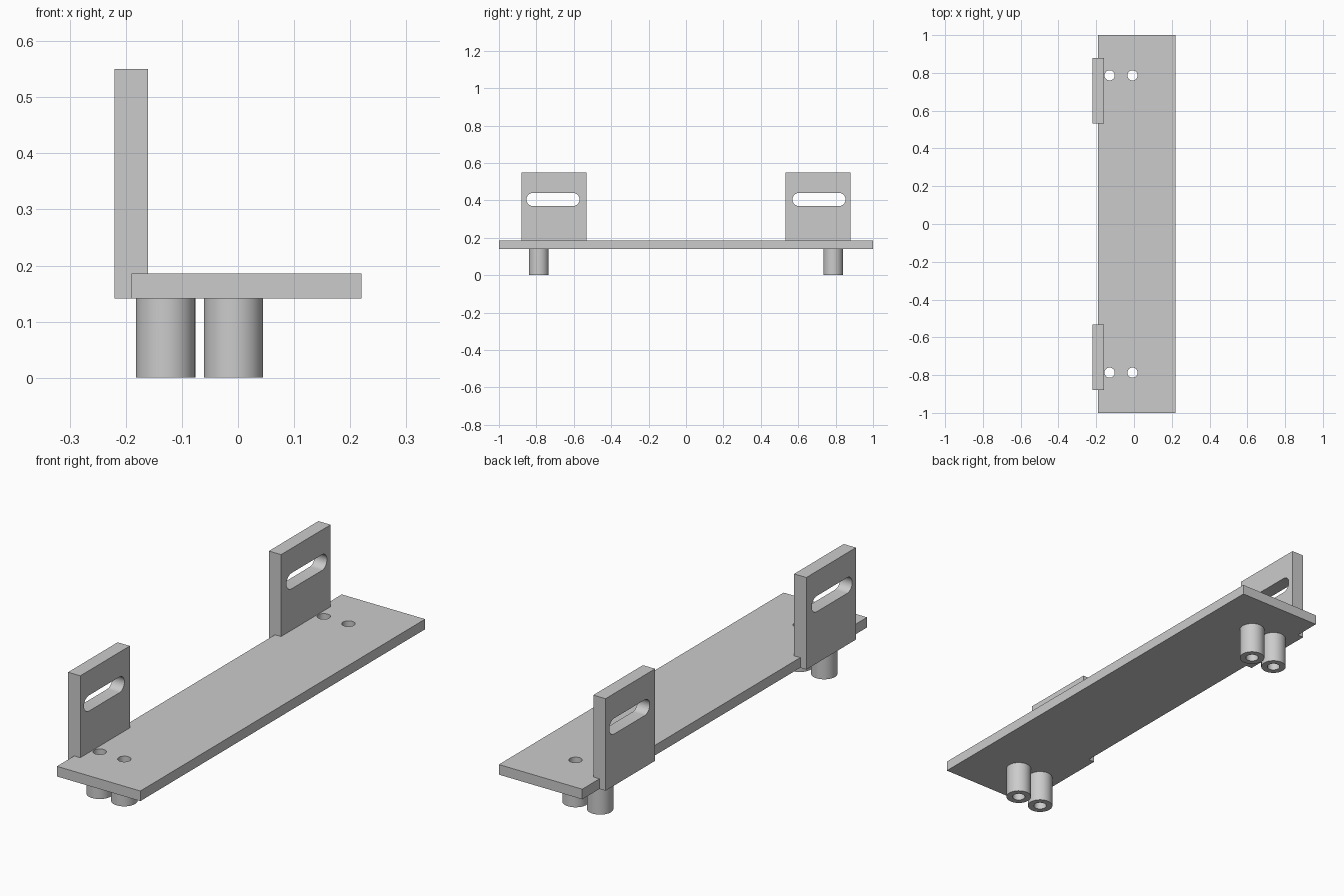
import bpy
import bmesh
from math import cos, sin, pi, radians
from mathutils import Matrix, Vector

cube = bpy.data.objects.get("Cube")
if cube:
    bpy.data.objects.remove(cube, do_unlink=True)

# Single grey metal
metal = bpy.data.materials.new("grey metal")
metal.use_nodes = True
GREY = (0.6, 0.6, 0.6, 1)
metal.diffuse_color = GREY
metal.node_tree.nodes["Principled BSDF"].inputs["Base Color"].default_value = GREY


def rectangle(u0, u1, v0, v1):
    return [(u0, v0), (u1, v0), (u1, v1), (u0, v1)]


def slot(u, v, radius, half_straight=0.0, steps=48):
    """Circle, or a rounded slot when half_straight is above zero."""
    points = []
    for i in range(steps):
        a = 2 * pi * (i + 0.5) / steps - pi / 2
        shift = half_straight if cos(a) > 0 else -half_straight
        points.append((u + shift + radius * cos(a), v + radius * sin(a)))
    return points


def extruded(name, outline, holes, low, high, matrix=Matrix()):
    """Fill an outline with holes and extrude it from low to high."""
    curve = bpy.data.curves.new(name, "CURVE")
    curve.dimensions = "2D"
    curve.fill_mode = "BOTH"
    curve.extrude = (high - low) / 2
    for loop in [outline] + holes:
        spline = curve.splines.new("POLY")
        spline.points.add(len(loop) - 1)
        for point, (u, v) in zip(spline.points, loop):
            point.co = (u, v, 0, 1)
        spline.use_cyclic_u = True
    temp = bpy.data.objects.new(name + " outline", curve)
    bpy.context.collection.objects.link(temp)
    bpy.context.view_layer.update()
    graph = bpy.context.evaluated_depsgraph_get()
    mesh = bpy.data.meshes.new_from_object(temp.evaluated_get(graph))
    bpy.data.objects.remove(temp, do_unlink=True)
    bpy.data.curves.remove(curve)

    # Weld caps to walls, and place the solid
    bm = bmesh.new()
    bm.from_mesh(mesh)
    bmesh.ops.remove_doubles(bm, verts=bm.verts, dist=0.0001)
    bmesh.ops.translate(bm, verts=bm.verts, vec=Vector((0, 0, (low + high) / 2)))
    bm.transform(matrix)
    bmesh.ops.recalc_face_normals(bm, faces=bm.faces)
    bm.to_mesh(mesh)
    bm.free()
    mesh.name = name
    mesh.materials.clear()
    mesh.materials.append(metal)
    obj = bpy.data.objects.new(name, mesh)
    bpy.context.collection.objects.link(obj)
    bpy.ops.object.select_all(action="DESELECT")
    obj.select_set(True)
    bpy.context.view_layer.objects.active = obj
    bpy.ops.object.shade_smooth_by_angle(angle=radians(30))
    return obj


PLATE_BOTTOM, PLATE_TOP = 0.141, 0.186
POST_X = {"outer": -0.129, "inner": -0.008}
POST_Y = 0.787
BORE = 0.027

# Base plate with four bolt holes
bolt_holes = [slot(x, side * POST_Y, BORE)
              for x in POST_X.values() for side in (-1, 1)]
extruded("base_plate", rectangle(-0.19, 0.22, -1, 1), bolt_holes,
         PLATE_BOTTOM, PLATE_TOP)

# Local u, v, depth become y, z, x for the upright parts
upright = Matrix(((0, 0, 1, 0), (1, 0, 0, 0), (0, 1, 0, 0), (0, 0, 0, 1)))

for end, side in (("front", -1), ("back", 1)):
    # Slotted mounting bracket
    y = side * 0.705
    extruded(end + "_bracket",
             rectangle(y - 0.174, y + 0.174, PLATE_BOTTOM, 0.55),
             [slot(side * 0.711, 0.405, 0.035, 0.107)],
             -0.22, -0.16, upright)
    # Hollow spacer posts
    for label, x in POST_X.items():
        extruded(f"{end}_{label}_spacer", slot(x, side * POST_Y, 0.053),
                 [slot(x, side * POST_Y, BORE)], 0, PLATE_BOTTOM)
